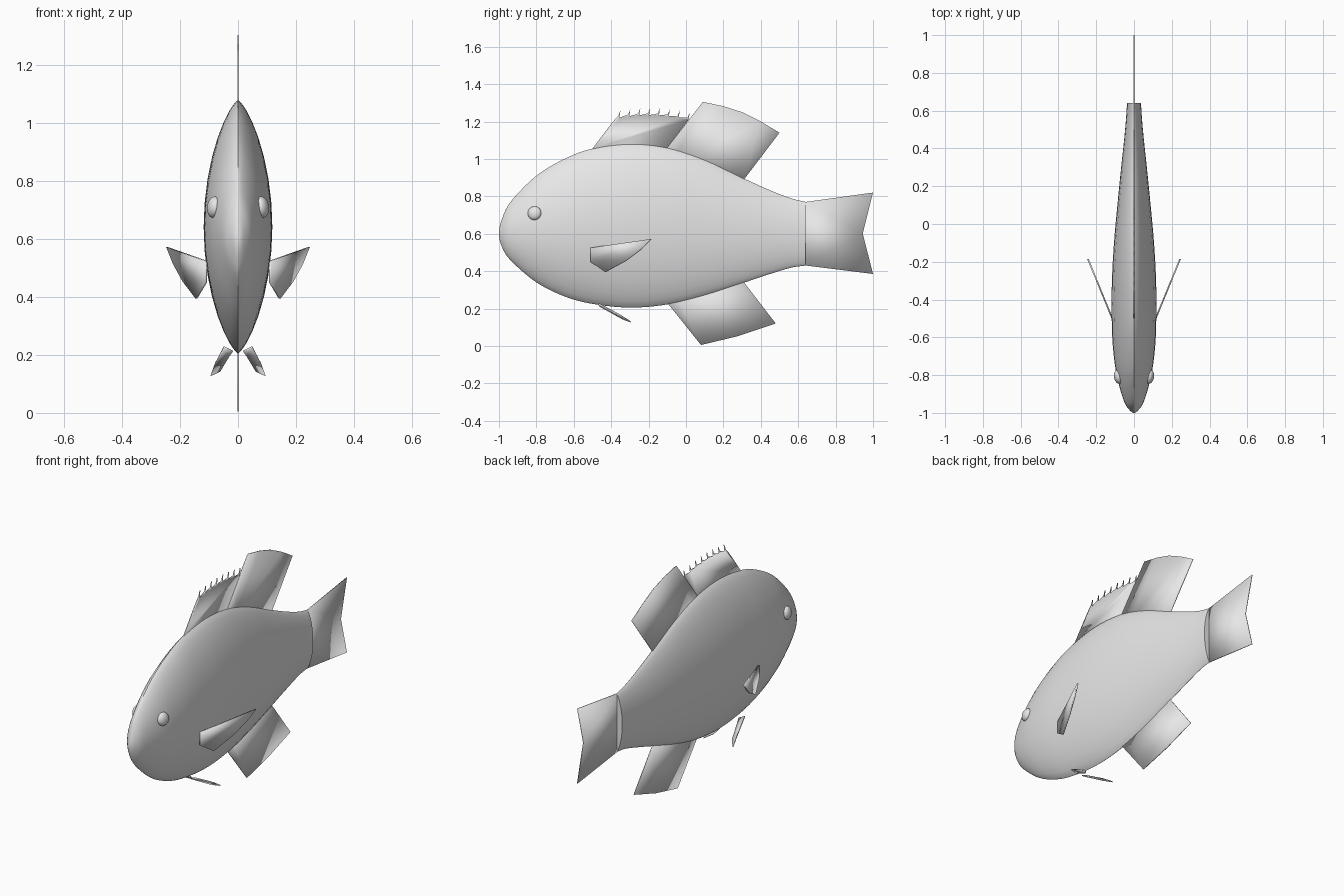
import bpy, bmesh, math
from mathutils import Vector

if "Cube" in bpy.data.objects:
    bpy.data.objects.remove(bpy.data.objects["Cube"], do_unlink=True)

grey = bpy.data.materials.new("plain_grey")
grey.use_nodes = True
grey.diffuse_color = (0.8, 0.8, 0.8, 1)
grey.node_tree.nodes["Principled BSDF"].inputs["Base Color"].default_value = (0.8, 0.8, 0.8, 1)


def finish(name, bm, angle=40):
    """Turn a bmesh into a named, shaded object."""
    bmesh.ops.recalc_face_normals(bm, faces=bm.faces)
    mesh = bpy.data.meshes.new(name)
    bm.to_mesh(mesh)
    bm.free()
    mesh.materials.append(grey)
    obj = bpy.data.objects.new(name, mesh)
    bpy.context.collection.objects.link(obj)
    bpy.ops.object.select_all(action='DESELECT')
    obj.select_set(True)
    bpy.context.view_layer.objects.active = obj
    bpy.ops.object.shade_smooth_by_angle(angle=math.radians(angle))
    return obj


def fin(name, points, thickness):
    """Thin plate from an outline of 3D points."""
    bm = bmesh.new()
    bm.faces.new([bm.verts.new(p) for p in points])
    obj = finish(name, bm)
    solid = obj.modifiers.new("thickness", 'SOLIDIFY')
    solid.thickness = thickness
    solid.offset = 0
    return obj


def flat_fin(name, outline):
    return fin(name, [(0, y, z) for y, z in outline], 0.005)


def spline(a, b, c, d, t):
    """Catmull-Rom blend of four stations."""
    return 0.5 * (2 * b + (c - a) * t + (2 * a - 5 * b + 4 * c - d) * t * t
                  + (3 * b - a - 3 * c + d) * t ** 3)


# Body: lens-shaped sections; stations are (y, top, bottom, half width)
stations = [
    (-1, .60, .60, 0), (-.98, .69, .52, .028), (-.93, .78, .45, .056),
    (-.8, .91, .34, .092), (-.65, 1.0, .265, .112), (-.5, 1.055, .225, .118),
    (-.3, 1.08, .205, .117), (-.1, 1.06, .222, .106), (.1, .995, .27, .088),
    (.3, .90, .335, .068), (.45, .832, .385, .052), (.56, .79, .418, .042),
    (.64, .77, .43, .037)]
rows = [Vector(s) for s in stations]
y, top, bottom, w = rows[1]
rows.insert(0, Vector((y, bottom, top, -w)))  # mirrored station rounds the nose
rows.append(2 * rows[-1] - rows[-2])
steps, half = 5, 16
samples = [spline(*rows[i:i + 4], k / steps)
           for i in range(len(rows) - 3) for k in range(steps)] + [rows[-2]]

bm = bmesh.new()
rings = []
for y, top, bottom, w in samples:
    ring = []
    for k in range(2 * half):
        a = math.pi * k / half - math.pi / 2
        c = math.cos(a)
        x = math.copysign(abs(c) ** 1.5, c) * w
        ring.append(bm.verts.new((x, y, (top + bottom) / 2 + (top - bottom) / 2 * math.sin(a))))
    rings.append(ring)
for r, s in zip(rings, rings[1:]):
    for k in range(2 * half):
        n = (k + 1) % (2 * half)
        bm.faces.new((r[k], r[n], s[n], s[k]))
bm.faces.new(rings[-1])
bmesh.ops.remove_doubles(bm, verts=bm.verts, dist=0.0002)
finish("body", bm, 50)

# Fins on the centre line
flat_fin("tail_fin", [(.62, .765), (.64, .77), (1, .82), (.945, .60), (1, .385), (.64, .43), (.62, .435)])
flat_fin("rear_dorsal_fin", [(-.1, 1.06), (.09, 1.305), (.2, 1.282), (.3, 1.25), (.4, 1.2), (.5, 1.14),
                             (.31, .89), (.25, .85), (-.08, .95)])
flat_fin("anal_fin", [(-.1, .23), (.08, .005), (.28, .053), (.48, .12), (.31, .34), (.2, .4), (-.08, .32)])

# Spiny front dorsal fin with a saw-tooth edge
spines = [(-.45, .98), (-.5, 1.055), (-.39, 1.2)]
teeth = 8
for i in range(teeth):
    u = i / (teeth - 1)
    y = -.35 + .37 * u
    tip = 1.26 + .075 * u * (1 - u) - .01 * u
    spines += [(y - .012, tip - .03), (y, tip), (y - .006, tip - .04)]
spines += [(-.1, 1.06), (-.1, .98)]
flat_fin("front_dorsal_fin", spines)

# Paired fins and eyes
pectoral = [(-.51, .525), (-.185, .572), (-.24, .515), (-.32, .455), (-.43, .395), (-.51, .45)]
pelvic = [(.018, -.46, .212), (.05, -.47, .228), (.08, -.36, .17), (.095, -.295, .128),
          (.06, -.34, .145), (.03, -.43, .195)]
for side, name in ((1, "left"), (-1, "right")):
    fin(name + "_pectoral_fin", [(side * (.115 + .41 * (y + .5)), y, z) for y, z in pectoral], 0.008)
    fin(name + "_pelvic_fin", [(side * x, y, z) for x, y, z in pelvic], 0.006)
    bm = bmesh.new()
    bmesh.ops.create_uvsphere(bm, u_segments=24, v_segments=12, radius=0.037)
    eye = finish(name + "_eye", bm)
    eye.location = (side * .083, -.81, .71)
    eye.scale = (.62, 1, 1)
    eye.rotation_euler = (0, side * math.radians(-8), side * math.radians(-12))
